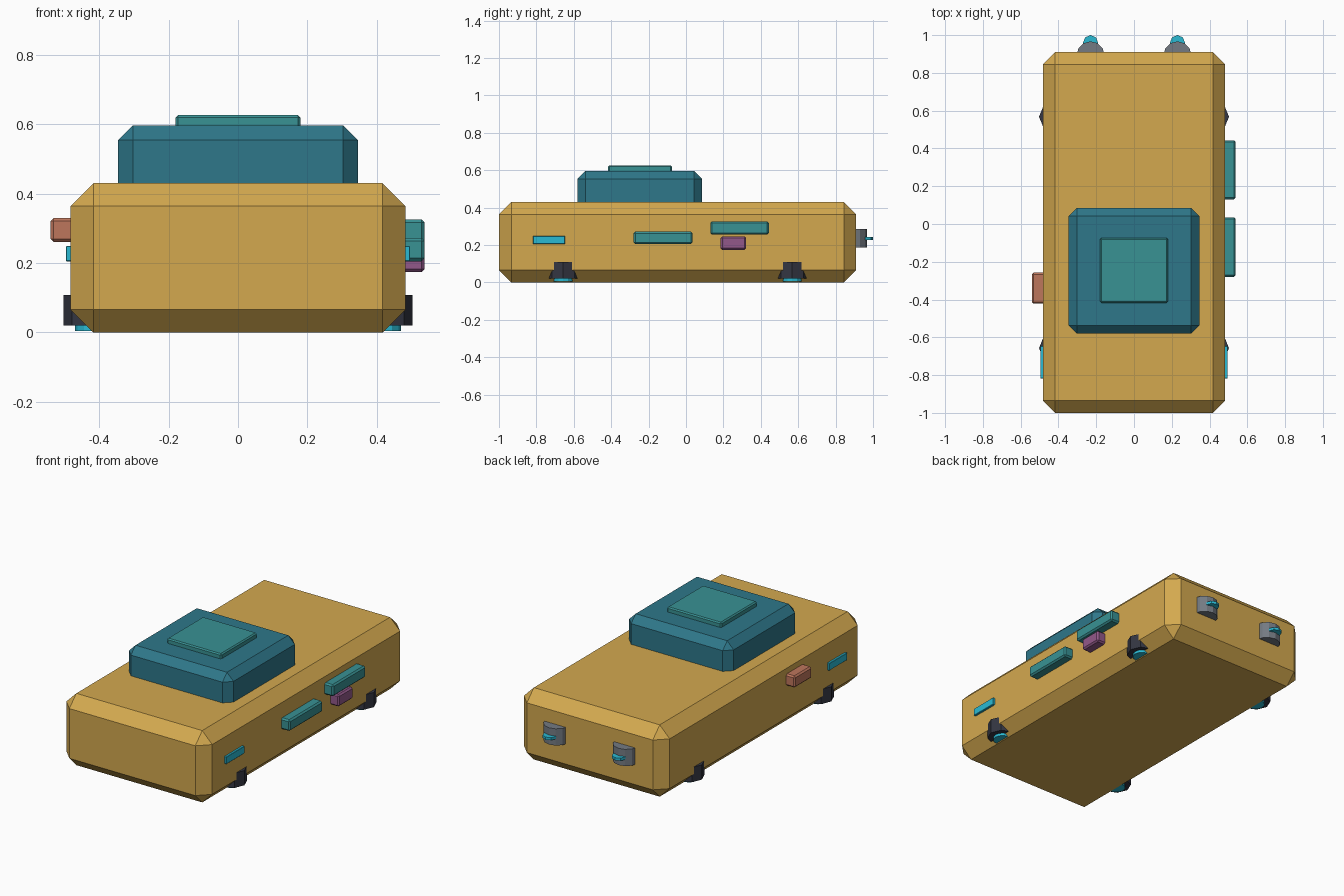
import bpy
import bmesh
from mathutils import Matrix

if "Cube" in bpy.data.objects:
    bpy.data.objects.remove(bpy.data.objects["Cube"], do_unlink=True)


def material(name, rgb):
    """Flat material from an 8-bit screen colour."""
    linear = [(c / 255 / 12.92) if c < 11 else ((c / 255 + 0.055) / 1.055) ** 2.4 for c in rgb]
    mat = bpy.data.materials.new(name)
    mat.use_nodes = True
    mat.diffuse_color = (*linear, 1)
    mat.node_tree.nodes["Principled BSDF"].inputs["Base Color"].default_value = (*linear, 1)
    return mat


GOLD = material("gold paint", (212, 169, 79))
BLUE = material("deep teal glass", (46, 119, 138))
TEAL = material("teal panel", (56, 146, 148))
CYAN = material("bright cyan glow", (42, 186, 212))
PURPLE = material("purple panel", (146, 88, 138))
COPPER = material("copper panel", (190, 118, 92))
GREY = material("grey metal", (116, 122, 130))
DARK = material("dark metal", (52, 54, 66))


def finish(name, bm, mat):
    mesh = bpy.data.meshes.new(name)
    bm.to_mesh(mesh)
    bm.free()
    mesh.materials.append(mat)
    obj = bpy.data.objects.new(name, mesh)
    bpy.context.collection.objects.link(obj)
    return obj


def box(name, x, y, z, mat, chamfer):
    """Chamfered box between (min, max) limits on each axis."""
    bm = bmesh.new()
    bmesh.ops.create_cube(bm, size=1)
    for v in bm.verts:
        v.co = [(a + b) / 2 + c * (b - a) for (a, b), c in zip((x, y, z), v.co)]
    bmesh.ops.bevel(bm, geom=bm.edges[:], offset=chamfer, segments=1, affect='EDGES')
    return finish(name, bm, mat)


def drum(name, x, y, z, radius, sides, mat, turn=0):
    """Upright faceted cylinder with z as (bottom, top)."""
    bm = bmesh.new()
    bmesh.ops.create_cone(bm, cap_ends=True, segments=sides, radius1=radius,
                          radius2=radius, depth=z[1] - z[0],
                          matrix=Matrix.Translation((x, y, sum(z) / 2)) @ Matrix.Rotation(turn, 4, 'Z'))
    return finish(name, bm, mat)


# Hull, cabin and roof hatch
box("hull", (-0.483, 0.483), (-1, 0.91), (0, 0.43), GOLD, 0.066)
box("cabin", (-0.346, 0.346), (-0.58, 0.086), (0.33, 0.597), BLUE, 0.043)
box("roof_hatch", (-0.18, 0.18), (-0.417, -0.075), (0.57, 0.626), TEAL, 0.007)

# Side equipment boxes
box("left_front_pod", (0.44, 0.538), (-0.28, 0.035), (0.205, 0.272), TEAL, 0.009)
box("left_rear_pod", (0.44, 0.538), (0.13, 0.443), (0.256, 0.326), TEAL, 0.009)
box("left_lower_box", (0.44, 0.538), (0.185, 0.322), (0.174, 0.246), PURPLE, 0.009)
box("right_box", (-0.54, -0.44), (-0.422, -0.258), (0.26, 0.33), COPPER, 0.009)

for side, s in (("left", 1), ("right", -1)):
    # Side marker lights
    box(f"{side}_marker_light", sorted((s * 0.46, s * 0.496)), (-0.817, -0.647),
        (0.205, 0.249), CYAN, 0.002)
    # Hover pads tucked under the hull edges
    for end, y in (("front", -0.657), ("rear", 0.568)):
        drum(f"{side}_{end}_pad", s * 0.418, y, (0.02, 0.108), 0.085, 8, DARK)
        drum(f"{side}_{end}_pad_glow", s * 0.418, y, (0.004, 0.03), 0.052, 12, CYAN)
    # Tail thrusters
    drum(f"{side}_thruster", s * 0.23, 0.893, (0.186, 0.286), 0.074, 12, GREY)
    drum(f"{side}_thruster_glow", s * 0.23, 0.96, (0.227, 0.243), 0.04, 8, CYAN)
